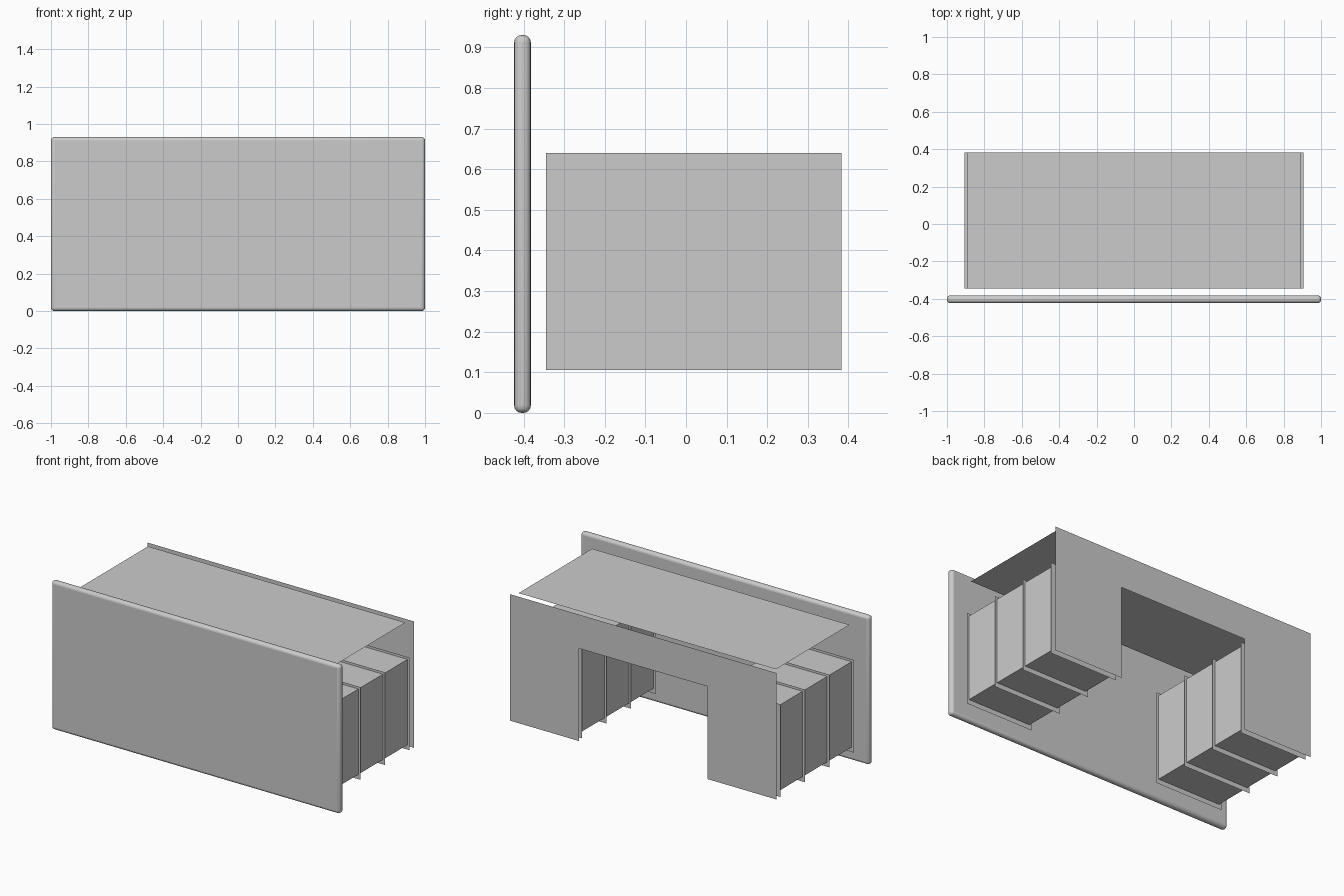
import bpy, bmesh

if "Cube" in bpy.data.objects:
    bpy.data.objects.remove(bpy.data.objects["Cube"])


def make_object(name, bm):
    mesh = bpy.data.meshes.new(name)
    bmesh.ops.recalc_face_normals(bm, faces=bm.faces[:])
    bm.to_mesh(mesh)
    bm.free()
    obj = bpy.data.objects.new(name, mesh)
    bpy.context.collection.objects.link(obj)
    return obj


def box(name, x, y, z):
    bm = bmesh.new()
    bmesh.ops.create_cube(bm, size=1)
    for v in bm.verts:
        v.co = [(a + b) / 2 + c * (b - a) for c, (a, b) in zip(v.co, (x, y, z))]
    return make_object(name, bm)


def sheet(name, points):
    bm = bmesh.new()
    bm.faces.new([bm.verts.new(p) for p in points])
    return make_object(name, bm)


FRONT, BACK = -0.345, 0.383      # depth range of the pedestals
PANEL_X, PANEL_Y = 0.925, 0.423  # rear panel
FOOT, TOP = 0.075, 0.867

# Front slab with softly rounded edges
slab = box("front_slab", (-1, 1), (-0.423, -0.382), (0, 0.93))
bevel = slab.modifiers.new("rounded_edges", 'BEVEL')
bevel.width = 0.018
bevel.segments = 4
bpy.context.view_layer.objects.active = slab
slab.select_set(True)
bpy.ops.object.shade_smooth_by_angle()

# Thin desk top
sheet("desk_top", [(-0.892, FRONT, TOP), (0.892, FRONT, TOP),
                   (0.892, BACK, TOP), (-0.892, BACK, TOP)])

# Rear panel with knee-hole
outline = [(-PANEL_X, FOOT), (-0.445, FOOT), (-0.445, 0.655), (0.445, 0.655),
           (0.445, FOOT), (PANEL_X, FOOT), (PANEL_X, TOP), (-PANEL_X, TOP)]
sheet("rear_panel", [(x, PANEL_Y, z) for x, z in outline])

# Two pedestals, each with four thin divider sheets
for side, s in (("left", -1), ("right", 1)):
    box(side + "_pedestal", sorted((s * 0.906, s * 0.468)), (FRONT, BACK), (0.105, 0.64))
    for i in range(4):
        y = FRONT + (BACK - FRONT) * i / 3
        a, b = s * 0.922, s * 0.452
        sheet(f"{side}_divider_{i + 1}",
              [(a, y, FOOT), (b, y, FOOT), (b, y, 0.655), (a, y, 0.655)])
